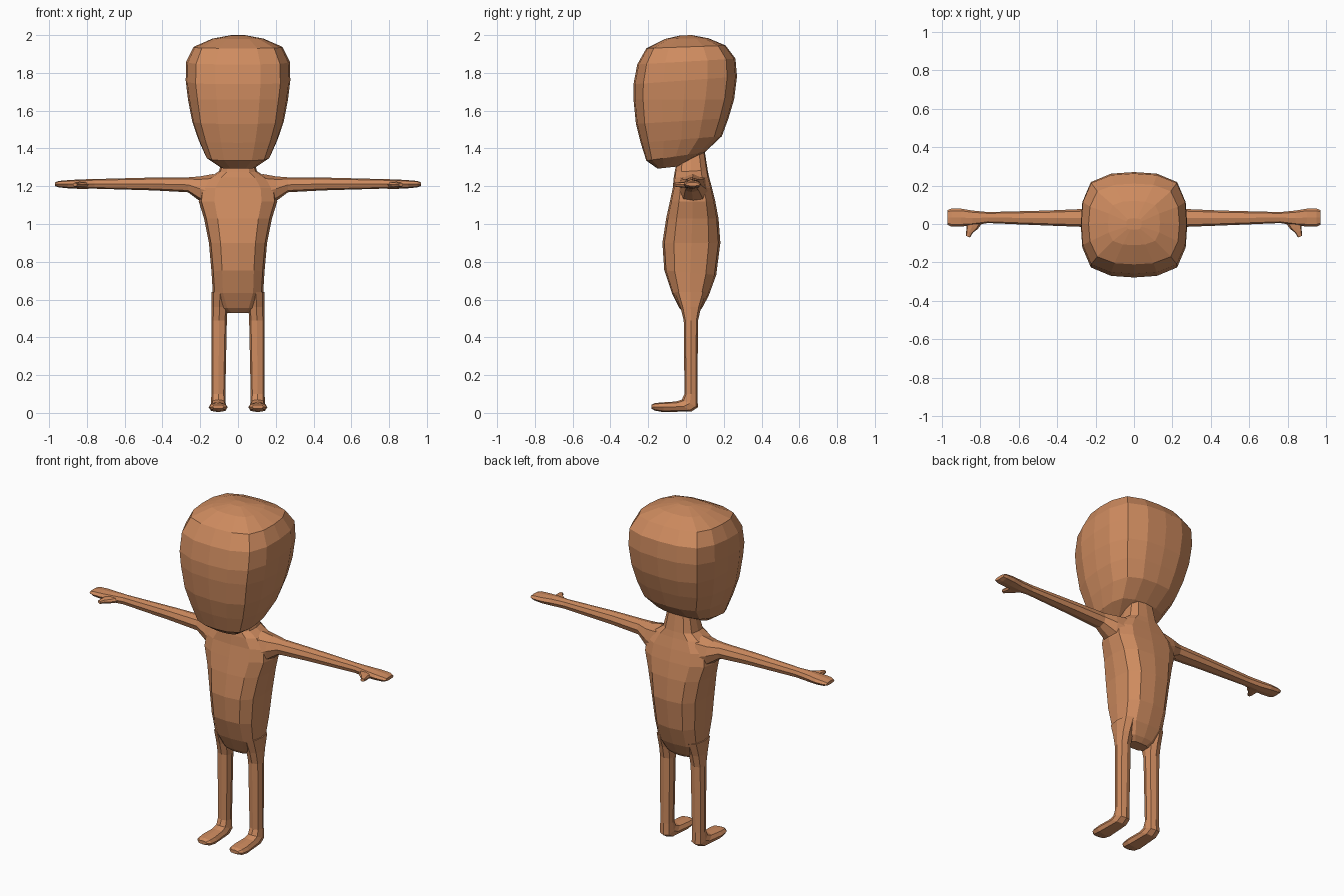
import bpy, bmesh
from mathutils import Vector

skin = bpy.data.materials.new("warm_tan")
skin.diffuse_color = (0.62, 0.26, 0.115, 1)

# Rounded-square outlines, one quarter each
BOXY = [(1, 0), (0.97, 0.43), (0.81, 0.81), (0.43, 0.97)]
SOFT = [(1, 0), (0.93, 0.6), (0.6, 0.93)]
OCTA = [(1, 0), (0.76, 0.76)]


def outline(quarter):
    pts, turned = [], list(quarter)
    for _ in range(4):
        pts += turned
        turned = [(-b, a) for a, b in turned]
    return pts


def loft(name, rings, quarter, mirror=False):
    """Skin a closed tube through rings of (centre, half axis, half axis)."""
    bm = bmesh.new()
    loops = [[bm.verts.new(c + u * a + v * b) for a, b in outline(quarter)]
             for c, u, v in rings]
    n = len(loops[0])
    for lo, hi in zip(loops, loops[1:]):
        for i in range(n):
            j = (i + 1) % n
            bm.faces.new((lo[i], lo[j], hi[j], hi[i]))
    bm.faces.new(loops[0][::-1])
    bm.faces.new(loops[-1])
    bmesh.ops.recalc_face_normals(bm, faces=bm.faces[:])
    me = bpy.data.meshes.new(name)
    bm.to_mesh(me)
    bm.free()
    me.materials.append(skin)
    ob = bpy.data.objects.new(name, me)
    bpy.context.collection.objects.link(ob)
    if mirror:
        m = ob.modifiers.new("mirror", 'MIRROR')
        m.use_mirror_merge = False
        # mirror across the body's centre plane (object origin at x = 0)
    return ob


def tilted(front, back, half_width, x=0):
    """Ring spanning front to back points (y, z), widened along x."""
    f, b = Vector((x, *front)), Vector((x, *back))
    return (f + b) / 2, Vector((half_width, 0, 0)), (b - f) / 2


def along_x(x, y0, y1, z0, z1):
    return (Vector((x, (y0 + y1) / 2, (z0 + z1) / 2)),
            Vector((0, (y1 - y0) / 2, 0)), Vector((0, 0, (z1 - z0) / 2)))


# Head, leaning forward at the chin
loft("head", [tilted(*r) for r in [
    ((-0.15, 1.293), (-0.04, 1.305), 0.09),
    ((-0.21, 1.335), (0.10, 1.38), 0.17),
    ((-0.24, 1.43), (0.19, 1.465), 0.21),
    ((-0.265, 1.53), (0.225, 1.56), 0.243),
    ((-0.278, 1.66), (0.255, 1.66), 0.265),
    ((-0.278, 1.74), (0.27, 1.78), 0.277),
    ((-0.258, 1.845), (0.262, 1.875), 0.274),
    ((-0.21, 1.93), (0.21, 1.945), 0.236),
    ((-0.11, 1.98), (0.12, 1.983), 0.135),
    ((-0.03, 1.998), (0.03, 2.0), 0.04)]], BOXY)

# Torso with neck
loft("torso", [tilted(*r) for r in [
    ((-0.01, 0.53), (0.06, 0.53), 0.06),
    ((-0.035, 0.555), (0.085, 0.555), 0.095),
    ((-0.075, 0.635), (0.12, 0.62), 0.133),
    ((-0.115, 0.755), (0.16, 0.73), 0.14),
    ((-0.125, 0.90), (0.182, 0.90), 0.154),
    ((-0.105, 1.03), (0.172, 1.03), 0.18),
    ((-0.085, 1.12), (0.155, 1.12), 0.208),
    ((-0.07, 1.19), (0.138, 1.19), 0.20),
    ((-0.065, 1.245), (0.122, 1.25), 0.15),
    ((-0.06, 1.275), (0.115, 1.285), 0.10),
    ((-0.05, 1.33), (0.10, 1.38), 0.08)]], SOFT)

# Legs running into forward-pointing feet
loft("legs", [tilted(*r) for r in [
    ((-0.06, 0.64), (0.11, 0.64), 0.045, 0.095),
    ((-0.03, 0.56), (0.08, 0.56), 0.043, 0.098),
    ((-0.012, 0.49), (0.064, 0.49), 0.041, 0.10),
    ((-0.008, 0.10), (0.06, 0.10), 0.037, 0.104),
    ((-0.022, 0.07), (0.063, 0.03), 0.039, 0.104),
    ((-0.055, 0.06), (0.03, 0.008), 0.042, 0.104),
    ((-0.12, 0.056), (-0.12, 0.004), 0.05, 0.105),
    ((-0.165, 0.052), (-0.165, 0.012), 0.046, 0.105),
    ((-0.183, 0.043), (-0.183, 0.022), 0.03, 0.105)]], OCTA, mirror=True)

# Arms ending in flat mitten hands
loft("arms", [along_x(*r) for r in [
    (0.13, -0.05, 0.12, 1.07, 1.265),
    (0.20, -0.03, 0.105, 1.12, 1.252),
    (0.265, -0.015, 0.078, 1.168, 1.247),
    (0.45, -0.008, 0.07, 1.178, 1.246),
    (0.76, 0.005, 0.062, 1.187, 1.238),
    (0.84, -0.008, 0.07, 1.186, 1.236),
    (0.90, -0.013, 0.08, 1.189, 1.232),
    (0.95, -0.013, 0.08, 1.194, 1.228),
    (0.97, -0.004, 0.072, 1.201, 1.22)]], OCTA, mirror=True)

# Thumbs
loft("thumbs", [(Vector((x, y, 1.208)), Vector((w, w * 0.35, 0)), Vector((0, 0, h)))
                for x, y, w, h in [(0.835, 0.02, 0.045, 0.018), (0.842, -0.015, 0.03, 0.015),
                                   (0.855, -0.04, 0.017, 0.013), (0.863, -0.066, 0.011, 0.009)]],
     OCTA, mirror=True)
